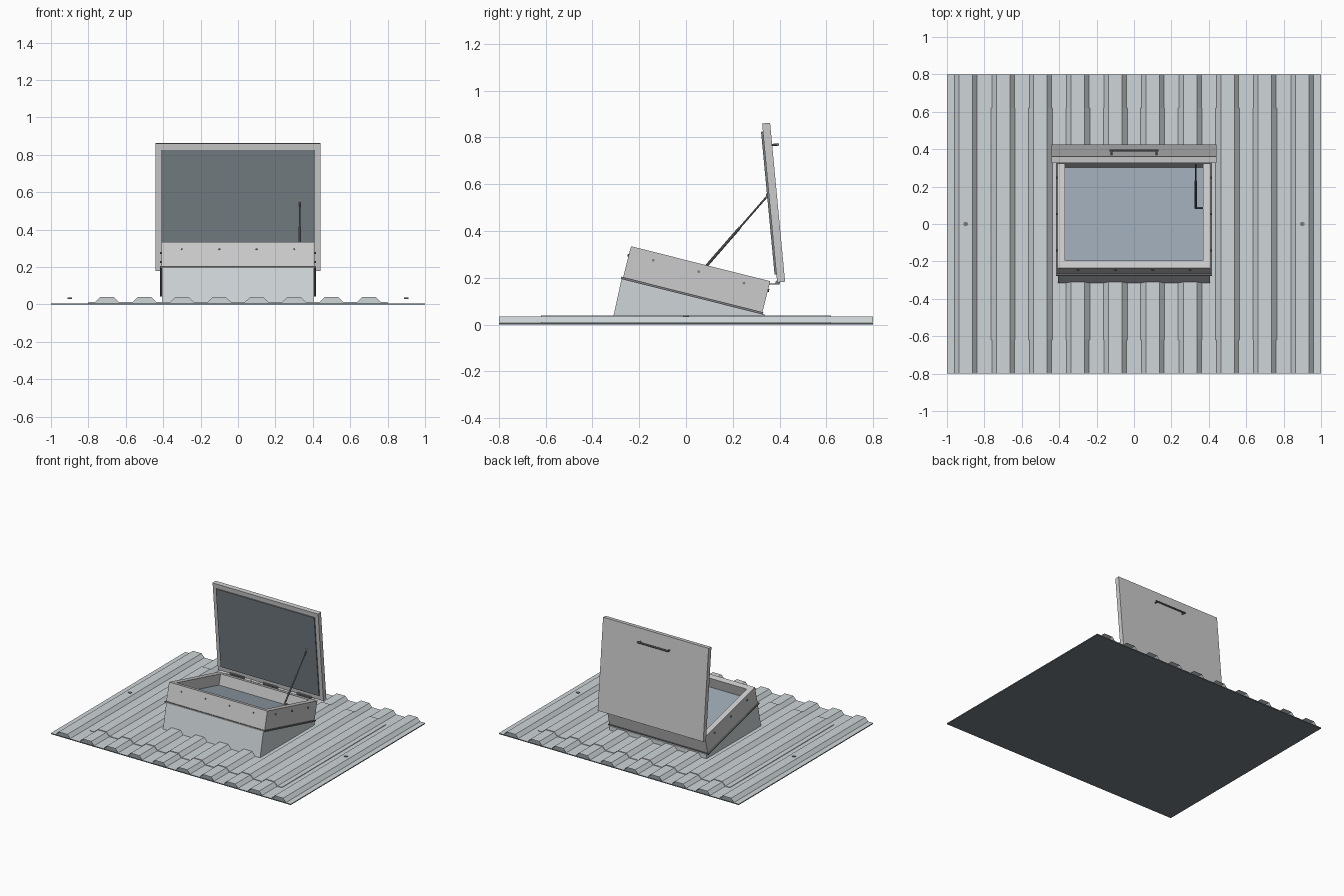
import bpy, bmesh, math
from mathutils import Matrix, Vector

if "Cube" in bpy.data.objects:
    bpy.data.objects.remove(bpy.data.objects["Cube"])


def mat(name, col):
    m = bpy.data.materials.new(name)
    m.diffuse_color = (*col, 1)
    m.use_nodes = True
    m.node_tree.nodes["Principled BSDF"].inputs["Base Color"].default_value = m.diffuse_color
    return m


SHEET = mat("light_metal", (0.62, 0.66, 0.68))
GLASS = mat("blue_glass", (0.32, 0.38, 0.44))
PANEL = mat("dark_panel", (0.18, 0.21, 0.23))
STEEL = mat("steel", (0.2, 0.2, 0.2))


def finish(name, bm, m=None, M=None, recalc=True):
    if recalc:
        bmesh.ops.recalc_face_normals(bm, faces=bm.faces)
    me = bpy.data.meshes.new(name)
    bm.to_mesh(me)
    bm.free()
    ob = bpy.data.objects.new(name, me)
    bpy.context.collection.objects.link(ob)
    if M:
        ob.matrix_world = M
    if m:
        me.materials.append(m)
    return ob


def box(name, lo, hi, m=None, M=None):
    bm = bmesh.new()
    lo, hi = Vector(lo), Vector(hi)
    bmesh.ops.create_cube(bm, size=1, matrix=Matrix.Translation((lo + hi) / 2)
                          @ Matrix.Diagonal((*(hi - lo), 1)))
    return finish(name, bm, m, M)


def rod(name, a, b, r, m=None, M=None, n=10):
    a, b = Vector(a), Vector(b)
    bm = bmesh.new()
    bmesh.ops.create_cone(bm, cap_ends=True, segments=n, radius1=r, radius2=r, depth=(b - a).length,
                          matrix=Matrix.Translation((a + b) / 2)
                          @ (b - a).to_track_quat('Z', 'Y').to_matrix().to_4x4())
    return finish(name, bm, m, M)


def prism(name, pts, axis, lo, hi, m=None):
    """Extrude a closed outline along x (outline y,z) or y (outline x,z)."""
    bm = bmesh.new()
    place = (lambda p, t: (t, *p)) if axis == 'x' else (lambda p, t: (p[0], t, p[1]))
    f = bm.faces.new([bm.verts.new(place(p, lo)) for p in pts])
    ext = bmesh.ops.extrude_face_region(bm, geom=[f])["geom"]
    d = Vector((hi - lo, 0, 0) if axis == 'x' else (0, hi - lo, 0))
    bmesh.ops.translate(bm, vec=d, verts=[v for v in ext if isinstance(v, bmesh.types.BMVert)])
    return finish(name, bm, m)


def ribs(half, n, low, high, base, top):
    pts = [(-half, low)]
    for i in range(n):
        c = (i - (n - 1) / 2) * 0.2
        pts += [(c - base, low), (c - top, high), (c + top, high), (c + base, low)]
    return pts + [(half, low)]


def ring(name, x, y0, y1, z0, z1, wall, m, M):
    """Open rectangular frame."""
    box(name + "_front", (-x, y0, z0), (x, y0 + wall, z1), m, M)
    box(name + "_back", (-x, y1 - wall, z0), (x, y1, z1), m, M)
    for side, s in (("left", -1), ("right", 1)):
        xs = sorted((s * x, s * (x - wall)))
        box(f"{name}_{side}", (xs[0], y0 + wall, z0), (xs[1], y1 - wall, z1), m, M)


# roof: flat backing, ribbed sheet and the raised middle sheet
box("roof_backing", (-1, -0.8, 0), (1, 0.8, 0.006), PANEL)
bm = bmesh.new()
prof = ribs(1, 10, 0.008, 0.034, 0.06, 0.036)
rows = [[bm.verts.new((x, y, z)) for x, z in prof] for y in (-0.8, 0.8)]
for i in range(len(prof) - 1):
    bm.faces.new((rows[0][i], rows[0][i + 1], rows[1][i + 1], rows[1][i]))
finish("ribbed_roof_sheet", bm, SHEET, recalc=False)
over = ribs(0.8, 8, 0.012, 0.039, 0.064, 0.036)
prism("overlay_sheet", over + [(0.8, 0.006), (-0.8, 0.006)], 'y', -0.62, 0.62, SHEET)
for s in (-1, 1):
    rod("roof_screw", (s * 0.9, 0, 0.03), (s * 0.9, 0, 0.038), 0.013, STEEL, n=6)

# sloping skirt under the curb
prism("curb_skirt", [(-0.316, 0.01), (-0.275, 0.198), (0.335, 0.044), (0.335, 0.01)],
      'x', -0.405, 0.405, SHEET)

# tilted curb frame, local origin at the middle of its top edge
tilt = math.radians(14.1)
C = Matrix.Translation((0, 0.0625, 0.26)) @ Matrix.Rotation(-tilt, 4, 'X')
L, H = 0.307, 0.142
ring("curb", 0.41, -L, L, -H, 0, 0.04, None, C)
ring("drip_edge", 0.418, -L - 0.008, L + 0.004, -H - 0.004, -H + 0.006, 0.02, STEEL, C)
box("inner_pane", (-0.37, -L + 0.04, -0.09), (0.37, L - 0.04, -0.08), GLASS, C)

# curb screws
for x in (-0.3, -0.1, 0.1, 0.3):
    for s in (-1, 1):
        rod("curb_screw", (x, s * L, -0.04), (x, s * (L + 0.005), -0.04), 0.006, STEEL, C, 8)
for y in (-0.2, 0, 0.2):
    for s in (-1, 1):
        rod("curb_screw", (s * 0.41, y, -0.035), (s * 0.416, y, -0.035), 0.006, STEEL, C, 8)

# open lid, local z runs up the lid and local y through its thickness
D = Matrix.Translation((0, 0.39, 0.18)) @ Matrix.Rotation(math.radians(5.4), 4, 'X')
box("lid", (-0.44, 0, 0), (0.44, 0.034, 0.683), None, D)
box("lid_inner_panel", (-0.41, -0.008, 0.035), (0.41, 0.001, 0.648), PANEL, D)

# lid handle
rod("handle_bar", (-0.13, 0.058, 0.587), (0.13, 0.058, 0.587), 0.006, STEEL, D)
for x in (-0.12, 0.12):
    rod("handle_post", (x, 0.03, 0.587), (x, 0.058, 0.587), 0.005, STEEL, D)

# hinges
for x in (-0.28, 0, 0.28):
    rod("hinge_barrel", (x - 0.06, 0.393, 0.18), (x + 0.06, 0.393, 0.18), 0.01, STEEL)
    box("hinge_leaf", (x - 0.06, 0.355, 0.172), (x + 0.06, 0.393, 0.176), STEEL)

# gas strut
lower, upper = Vector((0.33, 0.085, 0.248)), Vector((0.33, 0.35, 0.552))
rod("strut_rod", lower, upper, 0.004, STEEL)
rod("strut_body", lower, lower.lerp(upper, 0.55), 0.006, STEEL)
rod("strut_lower_pin", lower, lower + Vector((0.042, 0, 0)), 0.005, STEEL)
box("strut_upper_bracket", (0.322, 0.343, 0.54), (0.338, 0.36, 0.56), STEEL)
